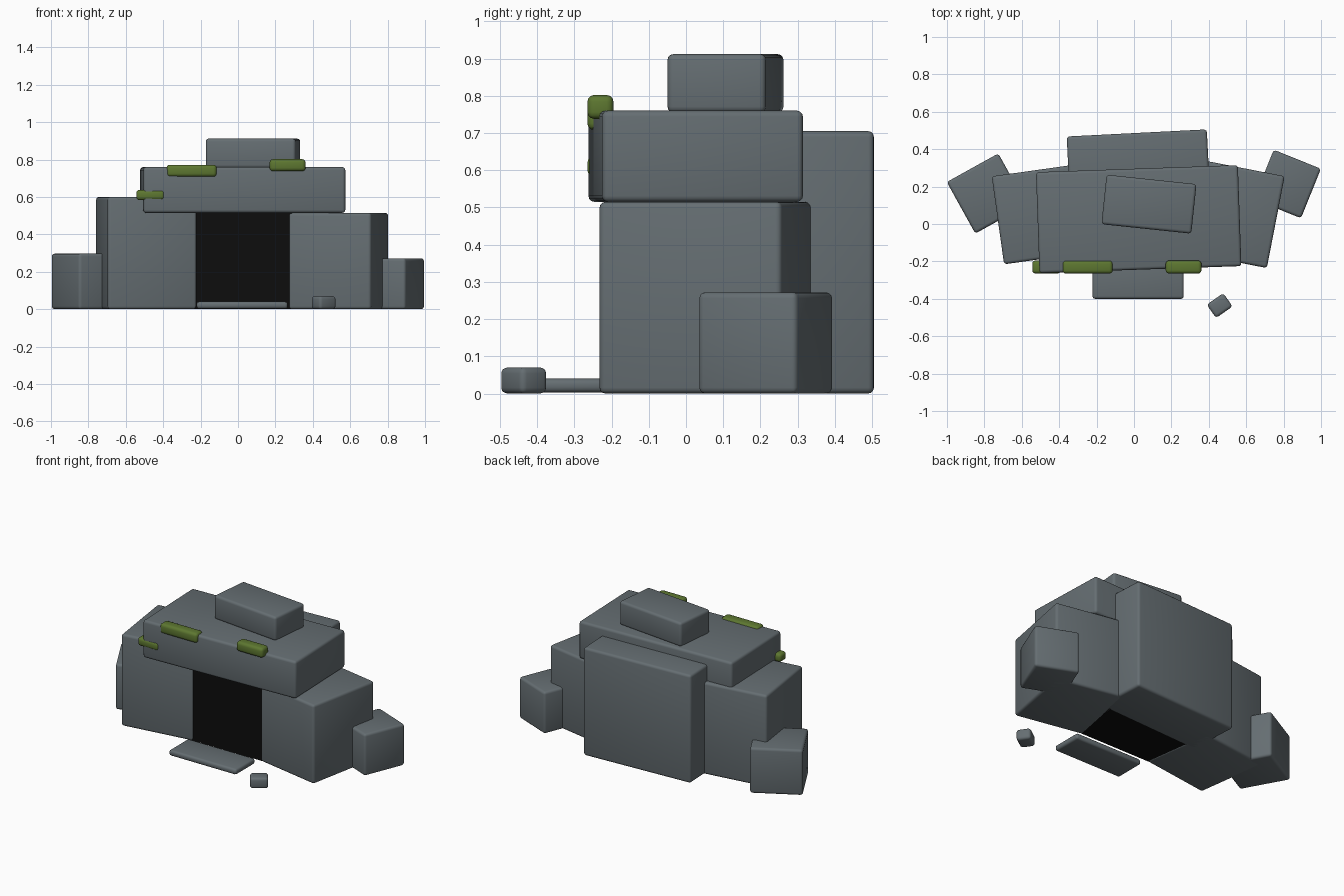
import bpy, math

if "Cube" in bpy.data.objects:
    bpy.data.objects.remove(bpy.data.objects["Cube"])


def material(name, rgb):
    m = bpy.data.materials.new(name)
    m.diffuse_color = (*rgb, 1)
    m.use_nodes = True
    m.node_tree.nodes["Principled BSDF"].inputs["Base Color"].default_value = m.diffuse_color
    return m


STONE = material("grey stone", (0.13, 0.155, 0.168))
DARK = material("cave black", (0.004, 0.004, 0.004))
MOSS = material("moss green", (0.11, 0.185, 0.03))


def block(name, centre, size, z0, z1, turn=0, mat=STONE, bevel=0.016):
    """Bevelled box from plan centre, plan size, z range and turn in degrees."""
    bpy.ops.mesh.primitive_cube_add(size=1)
    ob = bpy.context.object
    ob.name = ob.data.name = name
    ob.scale = (size[0], size[1], z1 - z0)
    bpy.ops.object.transform_apply(location=False, rotation=False, scale=True)
    ob.location = (centre[0], centre[1], (z0 + z1) / 2)
    ob.rotation_euler.z = math.radians(turn)
    ob.data.materials.append(mat)
    if bevel:
        mod = ob.modifiers.new("rounded edges", 'BEVEL')
        mod.width = bevel
        mod.segments = 3
        bpy.ops.object.modifier_apply(modifier=mod.name)
        bpy.ops.object.shade_smooth_by_angle(angle=math.radians(35))
    return ob


# Main stones around the cave mouth
block("left_wall", (-0.49, 0.053), (0.48, 0.475), 0, 0.60, 8)
block("right_wall", (0.537, 0.053), (0.45, 0.50), 0, 0.515, -11)
block("back_wall", (0.023, 0.322), (0.75, 0.33), 0, 0.705, 2.9)
block("lintel", (0.025, 0.026), (1.08, 0.54), 0.515, 0.76, 2)
block("cap_stone", (0.08, 0.106), (0.483, 0.266), 0.755, 0.912, -6)

# Dark filling of the opening
block("cave_opening", (0.025, 0.03), (0.60, 0.35), 0.003, 0.53, 0, DARK, 0)

# Side boulders, loose rock and doorstep
block("left_boulder", (-0.787, 0.163), (0.315, 0.315), 0, 0.297, 29)
block("right_boulder", (0.82, 0.214), (0.272, 0.285), 0, 0.272, -22)
block("loose_rock", (0.458, -0.436), (0.108, 0.087), 0, 0.07, 35)
block("doorstep", (0.022, -0.30), (0.487, 0.20), 0.003, 0.04, 0, STONE, 0.014)

# Moss strips along the front edges: x centre, length, bottom, top
for i, (x, w, z0, z1) in enumerate([(-0.248, 0.268, 0.708, 0.772),
                                    (0.265, 0.192, 0.738, 0.802),
                                    (-0.468, 0.152, 0.583, 0.638)]):
    block(f"moss_{i + 1}", (x, -0.23), (w, 0.07), z0, z1, 0, MOSS, 0.018)
